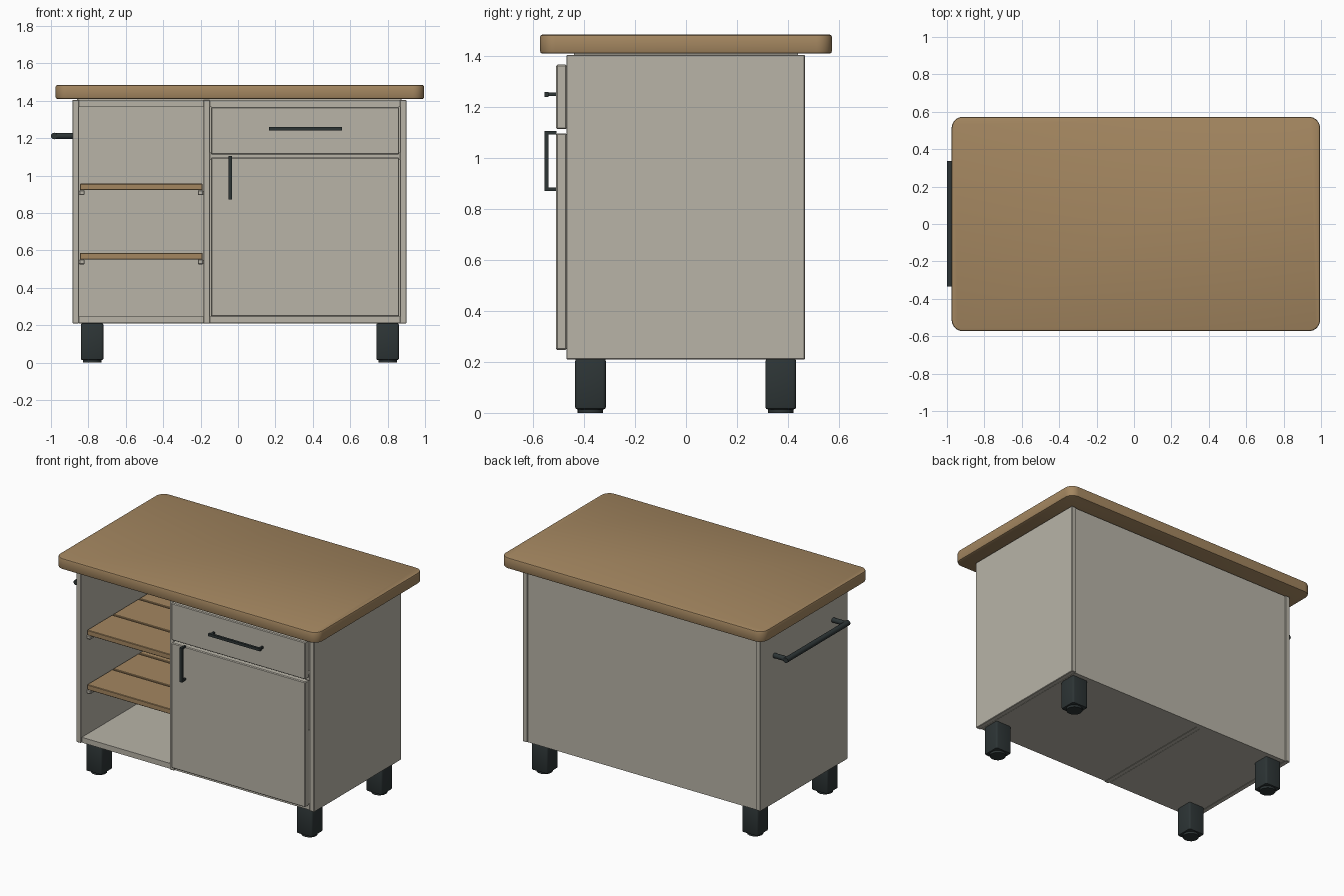
import bpy, bmesh, math
from mathutils import Matrix, Vector

if "Cube" in bpy.data.objects:
    bpy.data.objects.remove(bpy.data.objects["Cube"])


def material(name, rgb):
    m = bpy.data.materials.new(name)
    m.diffuse_color = (*rgb, 1)
    m.use_nodes = True
    m.node_tree.nodes["Principled BSDF"].inputs["Base Color"].default_value = m.diffuse_color
    return m


WOOD = material("warm wood", (0.37, 0.24, 0.117))
PAINT = material("stone grey paint", (0.48, 0.456, 0.39))
DARK = material("dark metal", (0.026, 0.035, 0.036))


def finish(name, bm, mat, smooth=True):
    bmesh.ops.recalc_face_normals(bm, faces=bm.faces)
    me = bpy.data.meshes.new(name)
    bm.to_mesh(me)
    bm.free()
    me.materials.append(mat)
    ob = bpy.data.objects.new(name, me)
    bpy.context.collection.objects.link(ob)
    if smooth:
        bpy.ops.object.select_all(action='DESELECT')
        ob.select_set(True)
        bpy.context.view_layer.objects.active = ob
        bpy.ops.object.shade_smooth_by_angle(angle=math.radians(35))
    return ob


def add_box(bm, x, y, z):
    lo, hi = Vector((x[0], y[0], z[0])), Vector((x[1], y[1], z[1]))
    bmesh.ops.create_cube(bm, size=1, matrix=Matrix.Translation((lo + hi) / 2)
                          @ Matrix.Diagonal((*(hi - lo), 1)))


def box(name, x, y, z, mat, bevel=0.003, upright=0.0, segs=1):
    """Box with optional rounded upright corners and a small edge bevel."""
    bm = bmesh.new()
    add_box(bm, x, y, z)
    if upright:
        edges = [e for e in bm.edges if abs((e.verts[0].co - e.verts[1].co).z) > 1e-4]
        bmesh.ops.bevel(bm, geom=edges, offset=upright, segments=segs,
                        affect='EDGES', profile=0.5)
        edges = [e for e in bm.edges if abs((e.verts[0].co - e.verts[1].co).z) < 1e-5]
    else:
        edges = bm.edges[:]
    if bevel:
        bmesh.ops.bevel(bm, geom=edges, offset=bevel, segments=2 if segs > 2 else 1,
                        affect='EDGES', profile=0.5)
    return finish(name, bm, mat, segs > 2)


def add_rod(bm, a, b, r, segs=20):
    a, b = Vector(a), Vector(b)
    rot = (b - a).to_track_quat('Z', 'Y').to_matrix().to_4x4()
    bmesh.ops.create_cone(bm, cap_ends=True, segments=segs, radius1=r, radius2=r,
                          depth=(b - a).length, matrix=Matrix.Translation((a + b) / 2) @ rot)


# Worktop and the thin spacer beneath it
box("worktop", (-0.975, 0.995), (-0.573, 0.573), (1.41, 1.485), WOOD, 0.01, 0.06, 8)
box("worktop_spacer", (-0.86, 0.875), (-0.44, 0.44), (1.40, 1.412), PAINT, 0)

# Cabinet carcass
box("left_side", (-0.885, -0.85), (-0.47, 0.467), (0.21, 1.405), PAINT)
box("right_side", (0.865, 0.90), (-0.47, 0.467), (0.21, 1.405), PAINT)
box("divider", (-0.185, -0.15), (-0.47, 0.44), (0.21, 1.405), PAINT)
box("back_panel", (-0.85, 0.865), (0.43, 0.46), (0.21, 1.403), PAINT, 0)
for side, x in (("left", (-0.85, -0.185)), ("right", (-0.15, 0.865))):
    box(side + "_floor", x, (-0.46, 0.43), (0.211, 0.247), PAINT, 0)
    box(side + "_ceiling", x, (-0.46, 0.43), (1.367, 1.403), PAINT, 0)
box("drawer_rail", (-0.15, 0.865), (-0.46, -0.40), (1.085, 1.125), PAINT, 0)

# Door and drawer fronts
box("door", (-0.145, 0.862), (-0.51, -0.468), (0.247, 1.097), PAINT, 0.005)
box("drawer_front", (-0.145, 0.862), (-0.51, -0.468), (1.114, 1.367), PAINT, 0.005)

# Slatted shelves on side cleats
for name, z in (("lower", 0.552), ("upper", 0.922)):
    for i in range(3):
        y = -0.41 + i * 0.28
        box(f"{name}_shelf_slat_{i + 1}", (-0.846, -0.189), (y, y + 0.268), (z, z + 0.035), WOOD)
    for side, x in (("left", (-0.85, -0.82)), ("right", (-0.215, -0.185))):
        box(f"{name}_{side}_cleat", x, (-0.41, 0.42), (z - 0.026, z), PAINT, 0.004)

# Legs with round feet
for xn, x in (("left", -0.78), ("right", 0.80)):
    for yn, y in (("front", -0.375), ("back", 0.372)):
        box(f"{yn}_{xn}_leg", (x - 0.06, x + 0.06), (y - 0.06, y + 0.06),
            (0.014, 0.212), DARK, 0.008, 0.012, 3)
        bm = bmesh.new()
        add_rod(bm, (x, y, 0), (x, y, 0.02), 0.05, 24)
        finish(f"{yn}_{xn}_foot", bm, DARK)

# Drawer and door pulls: a bar on two posts
bm = bmesh.new()
add_box(bm, (0.165, 0.555), (-0.555, -0.539), (1.241, 1.259))
for x in (0.172, 0.536):
    add_box(bm, (x, x + 0.012), (-0.54, -0.509), (1.243, 1.257))
finish("drawer_pull", bm, DARK, False)
bm = bmesh.new()
add_box(bm, (-0.05, -0.032), (-0.555, -0.539), (0.872, 1.106))
for z in (0.872, 1.093):
    add_box(bm, (-0.048, -0.034), (-0.54, -0.509), (z, z + 0.013))
finish("door_pull", bm, DARK, False)

# Towel bar on the left side
bm = bmesh.new()
add_rod(bm, (-0.983, -0.333, 1.212), (-0.983, 0.337, 1.212), 0.0175)
for y in (-0.313, 0.317):
    add_rod(bm, (-0.884, y, 1.212), (-0.983, y, 1.212), 0.0165)
finish("towel_bar", bm, DARK)
